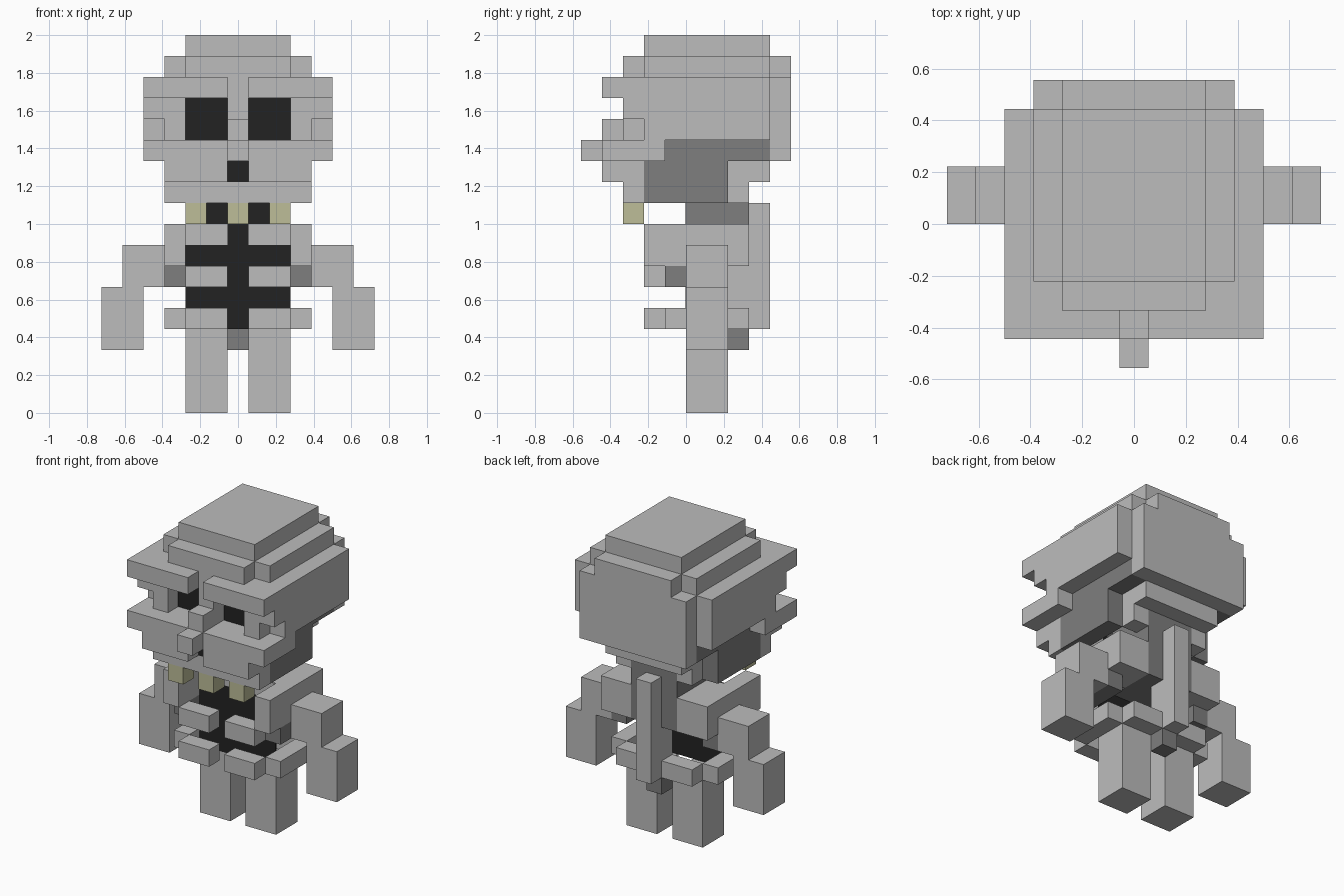
import bpy, bmesh
from mathutils import Vector

cube = bpy.data.objects.get("Cube")
if cube:
    bpy.data.objects.remove(cube, do_unlink=True)

U = 1 / 9  # one block of the grid


def material(name, rgb):
    m = bpy.data.materials.new(name)
    m.use_nodes = True
    m.diffuse_color = (*rgb, 1)
    bsdf = m.node_tree.nodes["Principled BSDF"]
    bsdf.inputs["Base Color"].default_value = (*rgb, 1)
    bsdf.inputs["Roughness"].default_value = 0.9
    return m


BONE = material("bone_grey", (0.503, 0.503, 0.503))
SHADE = material("dark_grey", (0.209, 0.209, 0.209))
BLACK = material("hollow_black", (0.016, 0.016, 0.016))
TOOTH = material("tooth_yellow", (0.509, 0.509, 0.314))


def part(name, mat, boxes, mirror=False):
    """One object from boxes (x0, x1, y0, y1, z0, z1) given in blocks."""
    bm = bmesh.new()
    for b in boxes:
        sides = [b]
        if mirror:
            sides.append((-b[1], -b[0], *b[2:]))
        for x0, x1, y0, y1, z0, z1 in sides:
            verts = bmesh.ops.create_cube(bm, size=1)["verts"]
            mid = Vector((x0 + x1, y0 + y1, z0 + z1)) / 2
            size = Vector((x1 - x0, y1 - y0, z1 - z0))
            for v in verts:
                v.co = (mid + v.co * size) * U
    me = bpy.data.meshes.new(name)
    bm.to_mesh(me)
    bm.free()
    me.materials.append(mat)
    ob = bpy.data.objects.new(name, me)
    bpy.context.collection.objects.link(ob)
    return ob


# Skull: stepped crown, cranium and back plate
part("crown", BONE, [(-2.5, 2.5, -2, 4, 17, 18),
                     (-2.5, 2.5, -3, 5, 16, 17),
                     (-3.5, 3.5, -2, 4, 16, 17)])
part("cranium", BONE, [(-4.5, 4.5, -2, 4, 13, 16)])
part("skull_back", BONE, [(-3.5, 3.5, 4, 5, 12, 16)])

# Face: brows, eye surrounds, cheekbones, nose
part("brows", BONE, [(0.5, 4.5, -4, -2, 15, 16)], True)
part("eye_surrounds", BONE, [(2.5, 3.5, -3, -2, 13, 15),
                             (3.5, 4.5, -3, -2, 14, 15)], True)
part("eye_sockets", BLACK, [(0.5, 2.5, -2.05, -2, 13, 15)], True)
part("cheekbones", BONE, [(-4.5, 4.5, -4, -1, 12, 13)])
part("nose", BONE, [(-0.5, 0.5, -3, -2, 13, 16),
                    (-0.5, 0.5, -4, -3, 13, 14),
                    (-0.5, 0.5, -5, -4, 12, 13)])
part("nose_hole", BLACK, [(-0.5, 0.5, -3, -2, 11, 12)])

# Upper jaw, hollow below, with shaded side walls
part("jaw_front", BONE, [(0.5, 3.5, -4, -2, 11, 12)], True)
part("jaw_lip", BONE, [(-3.5, 3.5, -3, -2, 10, 11)])
part("skull_underside", SHADE, [(-3.5, 3.5, -1, 4, 12, 13)])
part("jaw_walls", SHADE, [(2.5, 3.5, -2, 2, 10, 12)], True)
part("skull_base", BONE, [(-2.5, 2.5, 2, 4, 11, 12),
                          (-2.5, 2.5, 2, 3, 10, 11)])
part("teeth", TOOTH, [(x - 0.5, x + 0.5, -3, -2, 9, 10) for x in (-2, 0, 2)])

# Neck, spine and tailbone
part("neck", SHADE, [(-1.5, 1.5, 0, 3.01, 7, 12)])
part("spine", BONE, [(-0.5, 0.5, 3, 4, 4, 10), (-0.5, 0.5, 2, 3, 4, 7)])
part("tailbone", SHADE, [(-0.5, 0.5, 2, 3, 3, 4)])

# Chest: dark hollow, shoulders and ribs
part("chest_hollow", BLACK, [(-2.5, 2.5, -0.03, 0.05, 4, 9),
                             (-1.5, 1.5, -0.03, 0.05, 9, 10)])
part("shoulders", BONE, [(2.5, 3.5, -2, 3, 7, 9),
                         (0.5, 2.5, -0.06, 3, 8, 9),
                         (1.5, 2.5, 1, 3, 7, 8)], True)
part("front_ribs", BONE, [(0.5, 2.5, -2, -1, 6, 7)], True)
part("side_ribs", SHADE, [(2.5, 3.5, -1, 2, 6, 7)], True)

# Hip ring
part("hips", BONE, [(0.5, 2.5, -2, -1, 4, 5),
                    (2.5, 3.5, -1, 2, 4, 5),
                    (0.5, 2.5, 2, 3, 4, 5)], True)

# Limbs
part("upper_arms", BONE, [(3.5, 5.5, 0, 2, 6, 8)], True)
part("forearms", BONE, [(4.5, 6.5, 0, 2, 3, 6)], True)
part("legs", BONE, [(0.5, 2.5, 0, 2, 0, 4)], True)
